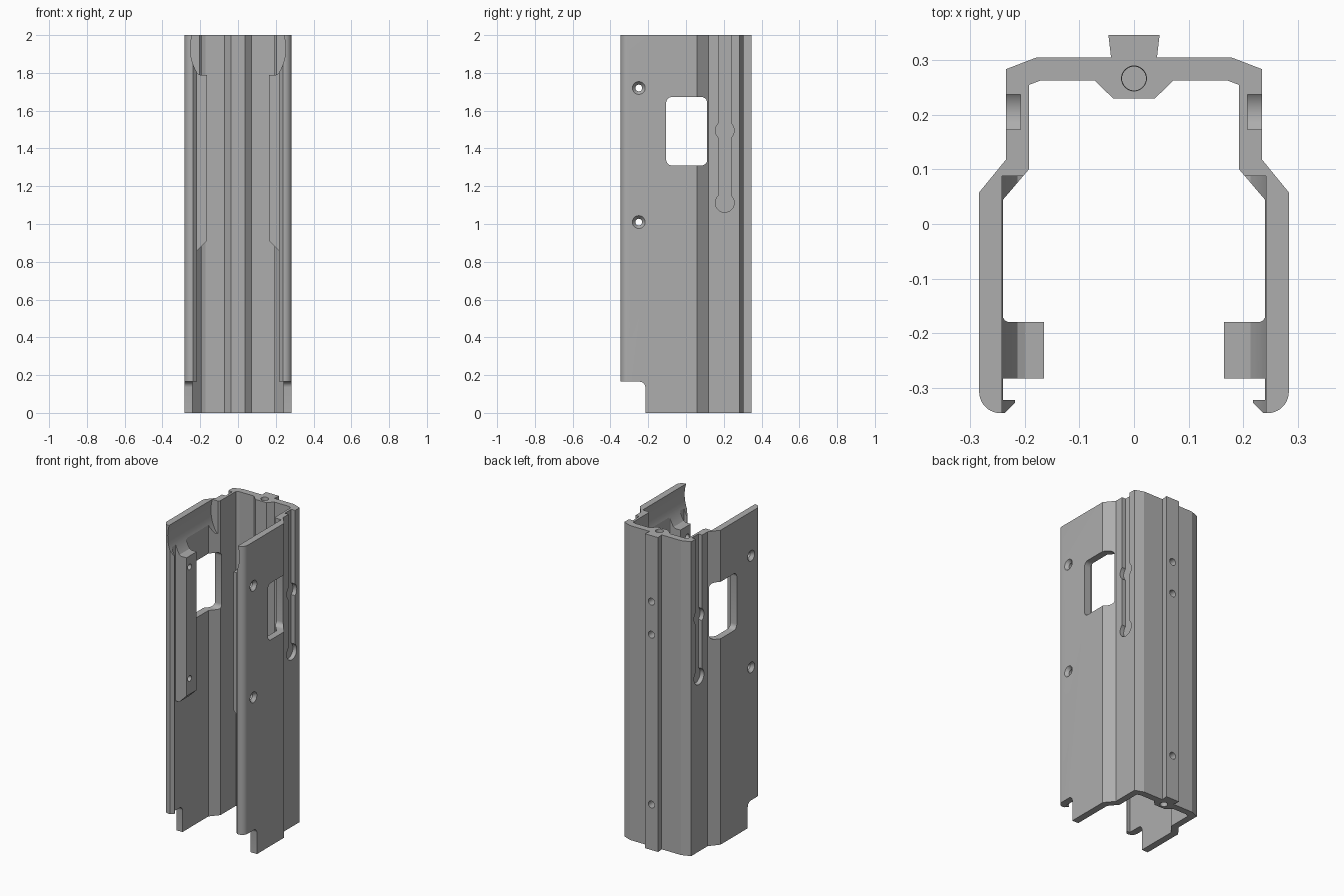
import bpy, bmesh, math
from math import sin, cos, radians

cube = bpy.data.objects.get("Cube")
if cube:
    bpy.data.objects.remove(cube, do_unlink=True)

metal = bpy.data.materials.new("plain grey")
metal.use_nodes = True
grey = (0.42, 0.42, 0.42, 1)
metal.diffuse_color = grey
metal.node_tree.nodes["Principled BSDF"].inputs["Base Color"].default_value = grey


def arc(cx, cy, r, a, b, n):
    return [(cx + r * cos(radians(a + (b - a) * i / n)),
             cy + r * sin(radians(a + (b - a) * i / n))) for i in range(n + 1)]


def mirrored(points):
    """Close a half outline by mirroring it across x = 0."""
    return points + [(-x, y) for x, y in reversed(points) if x > 1e-6]


def loft(name, rings):
    """Solid through matching rings of 3D points."""
    bm = bmesh.new()
    loops = [[bm.verts.new(p) for p in ring] for ring in rings]
    n = len(loops[0])
    bm.faces.new(loops[0])
    bm.faces.new(loops[-1])
    for lo, hi in zip(loops, loops[1:]):
        for i in range(n):
            j = (i + 1) % n
            bm.faces.new((lo[i], lo[j], hi[j], hi[i]))
    bmesh.ops.recalc_face_normals(bm, faces=bm.faces)
    mesh = bpy.data.meshes.new(name)
    bm.to_mesh(mesh)
    bm.free()
    mesh.materials.append(metal)
    obj = bpy.data.objects.new(name, mesh)
    bpy.context.collection.objects.link(obj)
    return obj


PLACE = {"x": lambda u, v, d: (d, u, v),
         "y": lambda u, v, d: (u, d, v),
         "z": lambda u, v, d: (u, v, d)}


def prism(name, pts, axis, a, b):
    return loft(name, [[PLACE[axis](u, v, d) for u, v in pts] for d in (a, b)])


def pin(name, axis, u, v, steps):
    """Turned solid along an axis; steps are (depth, radius)."""
    return loft(name, [[PLACE[axis](p, q, d) for p, q in arc(u, v, r, 0, 348.75, 31)]
                       for d, r in steps])


def rounded(y0, y1, z0, z1, r):
    return (arc(y1 - r, z1 - r, r, 0, 90, 6) + arc(y0 + r, z1 - r, r, 90, 180, 6)
            + arc(y0 + r, z0 + r, r, 180, 270, 6) + arc(y1 - r, z0 + r, r, 270, 360, 6))


def combine(target, tool, operation="DIFFERENCE"):
    mod = target.modifiers.new("shape", "BOOLEAN")
    mod.operation, mod.solver, mod.object = operation, "EXACT", tool
    bpy.context.view_layer.objects.active = target
    bpy.ops.object.modifier_apply(modifier=mod.name)
    bpy.data.objects.remove(tool, do_unlink=True)


# Extruded channel with back dovetail, stepped sides and front lips
half = [(0.047, 0.347), (0.042, 0.305), (0.18, 0.305), (0.235, 0.284),
        (0.235, 0.118), (0.284, 0.058)]
half += arc(0.245, -0.308, 0.039, 0, -90, 10)
half += [(0.237, -0.347), (0.218, -0.328), (0.218, -0.323), (0.24, -0.323),
         (0.24, 0.045), (0.193, 0.1), (0.193, 0.255), (0.172, 0.263),
         (0.072, 0.263), (0.038, 0.23)]
body = prism("channel_body", mirrored(half), "z", 0, 2)

# Inner rails with sloped lower ends
for s in (1, -1):
    section = [(0.165, -0.283), (0.26, -0.283), (0.26, -0.17), (0.241, -0.17),
               (0.237, -0.177), (0.23, -0.18), (0.165, -0.18)]
    rail = prism("rail", [(s * x, y) for x, y in section], "z", 0.86, 1.95)
    wedge = [(0.1, 0.84), (0.235, 0.84), (0.1, 0.975)]
    combine(rail, prism("wedge", [(s * x, z) for x, z in wedge], "y", -0.3, -0.1))
    combine(body, rail, "UNION")

# Round relief across the upper mouth
relief = [(0.2, 1.79)] + arc(0, 1.93, 0.252, -32, 16, 16) + [(0.242, 2.1)]
combine(body, prism("relief", mirrored(relief), "y", -0.5, 0.088))

# Side windows and lower front notches
combine(body, prism("window", rounded(-0.105, 0.112, 1.31, 1.672, 0.03), "x", -0.5, 0.5))
combine(body, prism("notch", rounded(-0.5, -0.215, -0.2, 0.165, 0.03), "x", -0.5, 0.5))

for s in (1, -1):
    # Keyhole slots outside the rear side walls
    inner, outer = s * 0.208, s * 0.3
    slot = prism("slot", [(0.173, 1.11), (0.238, 1.11), (0.238, 2.1), (0.173, 2.1)],
                 "x", inner, outer)
    combine(body, slot)
    for z in (1.495, 1.112):
        combine(body, pin("slot_eye", "x", 0.205, z, [(inner, 0.05), (outer, 0.05)]))
    # Countersunk rail screw holes
    for z in (1.72, 1.01):
        combine(body, pin("screw_hole", "x", -0.25, z,
                          [(s * 0.1, 0.018), (s * 0.264, 0.018),
                           (s * 0.284, 0.034), (s * 0.3, 0.034)]))

# Blind holes in both ends and along the dovetail
for a, b, c in ((2.02, 1.99, 1.7), (-0.02, 0.01, 0.3)):
    combine(body, pin("end_hole", "z", 0, 0.267, [(a, 0.025), (b, 0.022), (c, 0.022)]))
for z in (1.58, 1.37, 0.29):
    combine(body, pin("back_hole", "y", 0, z, [(0.4, 0.022), (0.29, 0.022)]))

bpy.ops.object.select_all(action="DESELECT")
body.select_set(True)
bpy.context.view_layer.objects.active = body
bpy.ops.object.shade_smooth_by_angle(angle=radians(18))
